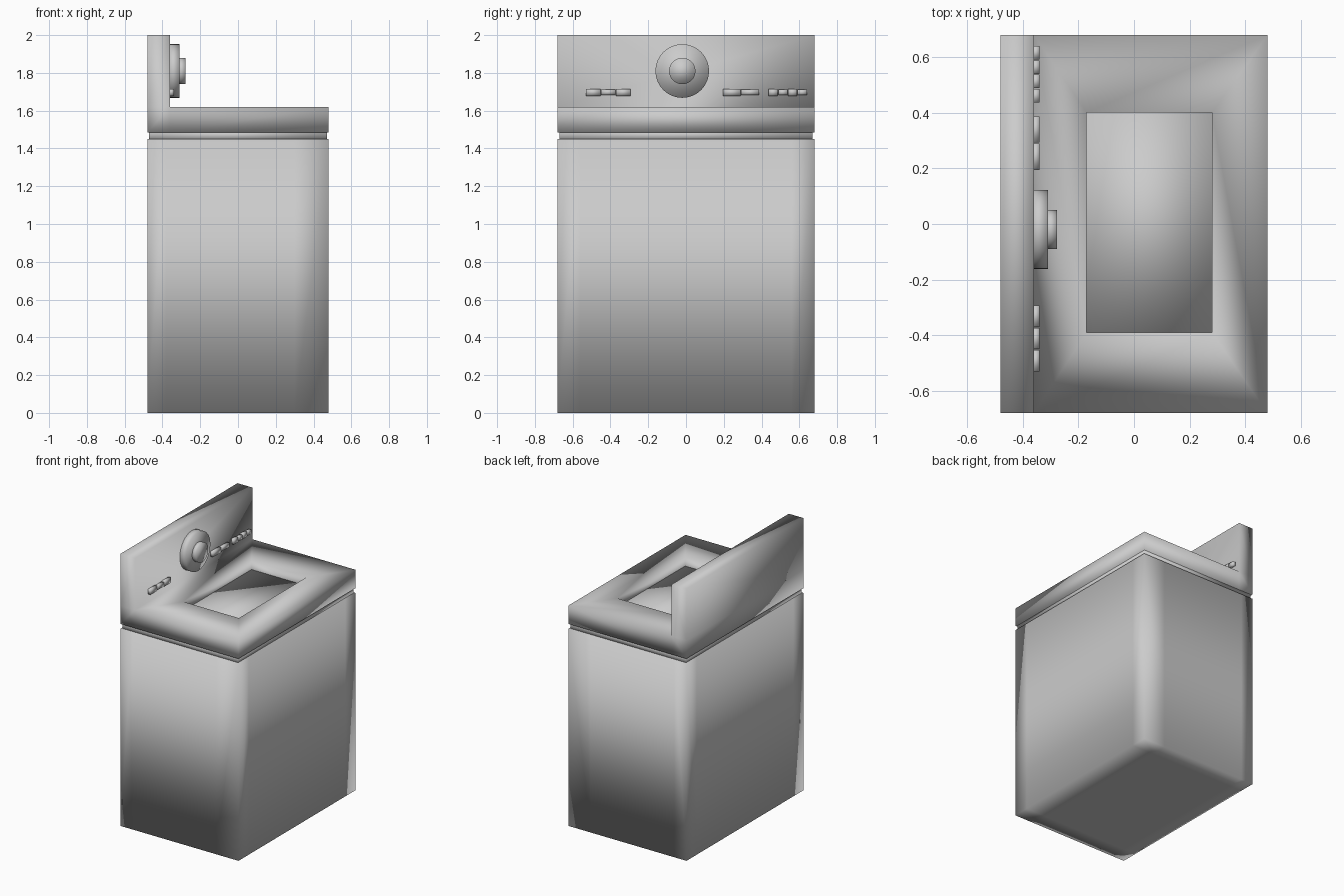
import bpy, bmesh
from mathutils import Matrix, Vector

if "Cube" in bpy.data.objects:
    bpy.data.objects.remove(bpy.data.objects["Cube"])

GREY = (0.6, 0.6, 0.6, 1)
mat = bpy.data.materials.new("grey enamel")
mat.use_nodes = True
mat.diffuse_color = GREY
mat.node_tree.nodes["Principled BSDF"].inputs["Base Color"].default_value = GREY


def finish(name, bm):
    bmesh.ops.recalc_face_normals(bm, faces=bm.faces)
    for f in bm.faces:
        f.smooth = True
    me = bpy.data.meshes.new(name)
    bm.to_mesh(me)
    bm.free()
    me.materials.append(mat)
    ob = bpy.data.objects.new(name, me)
    bpy.context.collection.objects.link(ob)
    return ob


def blocks(xs, ys, zs, filled=lambda i, j, k: True):
    """Outer skin of the filled cells of an uneven grid."""
    bm, grid, axes = bmesh.new(), {}, (xs, ys, zs)

    def inside(c):
        return all(0 <= c[a] < len(axes[a]) - 1 for a in range(3)) and filled(*c)

    def vert(c):
        if c not in grid:
            grid[c] = bm.verts.new([axes[a][c[a]] for a in range(3)])
        return grid[c]

    cells = [(i, j, k) for i in range(len(xs) - 1) for j in range(len(ys) - 1)
             for k in range(len(zs) - 1) if filled(i, j, k)]
    for c in cells:
        for a in range(3):
            for step in (0, 1):
                other = list(c)
                other[a] += 2 * step - 1
                if inside(tuple(other)):
                    continue
                quad = []
                for p, q in ((0, 0), (1, 0), (1, 1), (0, 1)):
                    v = list(c)
                    v[a] += step
                    v[(a + 1) % 3] += p
                    v[(a + 2) % 3] += q
                    quad.append(vert(tuple(v)))
                bm.faces.new(quad)
    return bm


def box(name, x0, x1, y0, y1, z0, z1):
    return finish(name, blocks((x0, x1), (y0, y1), (z0, z1)))


# Cabinet, with support loops near its upright corners
finish("cabinet", blocks((-0.48, -0.38, 0.3, 0.48), (-0.68, -0.56, 0.56, 0.68), (0, 1.45)))
box("neck", -0.47, 0.47, -0.67, 0.67, 1.44, 1.5)

# Top deck and control panel in one piece, with the lid well sunk into the deck
bm = blocks((-0.48, -0.36, 0.48), (-0.68, 0.68), (1.485, 1.62, 2),
            lambda i, j, k: k == 0 or i == 0)
bm.normal_update()
deck = next(f for f in bm.faces if abs(f.calc_center_median().z - 1.62) < 1e-4)
bmesh.ops.inset_individual(bm, faces=[deck], thickness=0.1)
mid = deck.calc_center_median()
for v in deck.verts:
    v.co.x = 0.28 if v.co.x > mid.x else -0.17
    v.co.y = 0.4 if v.co.y > mid.y else -0.39
bottom = bmesh.ops.extrude_discrete_faces(bm, faces=[deck])["faces"][0]
for v in bottom.verts:
    v.co.z = 1.545
bmesh.ops.delete(bm, geom=[bottom], context="FACES_ONLY")
finish("deck_and_panel", bm)
box("lid", -0.17, 0.28, -0.39, 0.4, 1.5, 1.555)


# Dial
def disc(name, radius, x0, x1):
    bm = bmesh.new()
    turn = Matrix.Translation(Vector(((x0 + x1) / 2, -0.02, 1.81))) @ Matrix.Rotation(1.5707963, 4, "Y")
    bmesh.ops.create_cone(bm, cap_ends=True, segments=32, radius1=radius, radius2=radius,
                          depth=x1 - x0, matrix=turn)
    return finish(name, bm)


disc("dial_base", 0.142, -0.37, -0.31)
disc("dial_knob", 0.07, -0.32, -0.277)

# Rows of push buttons
for row, y0, y1, count in (("right", -0.53, -0.29, 3), ("middle", 0.195, 0.39, 2), ("left", 0.437, 0.643, 4)):
    w = (y1 - y0) / count
    for n in range(count):
        y = y0 + n * w
        box(f"{row}_button_{n + 1}", -0.365, -0.34, y, y + w - 0.003,
            1.678 + 0.004 * (n % 2), 1.716 - 0.004 * (n % 2))
